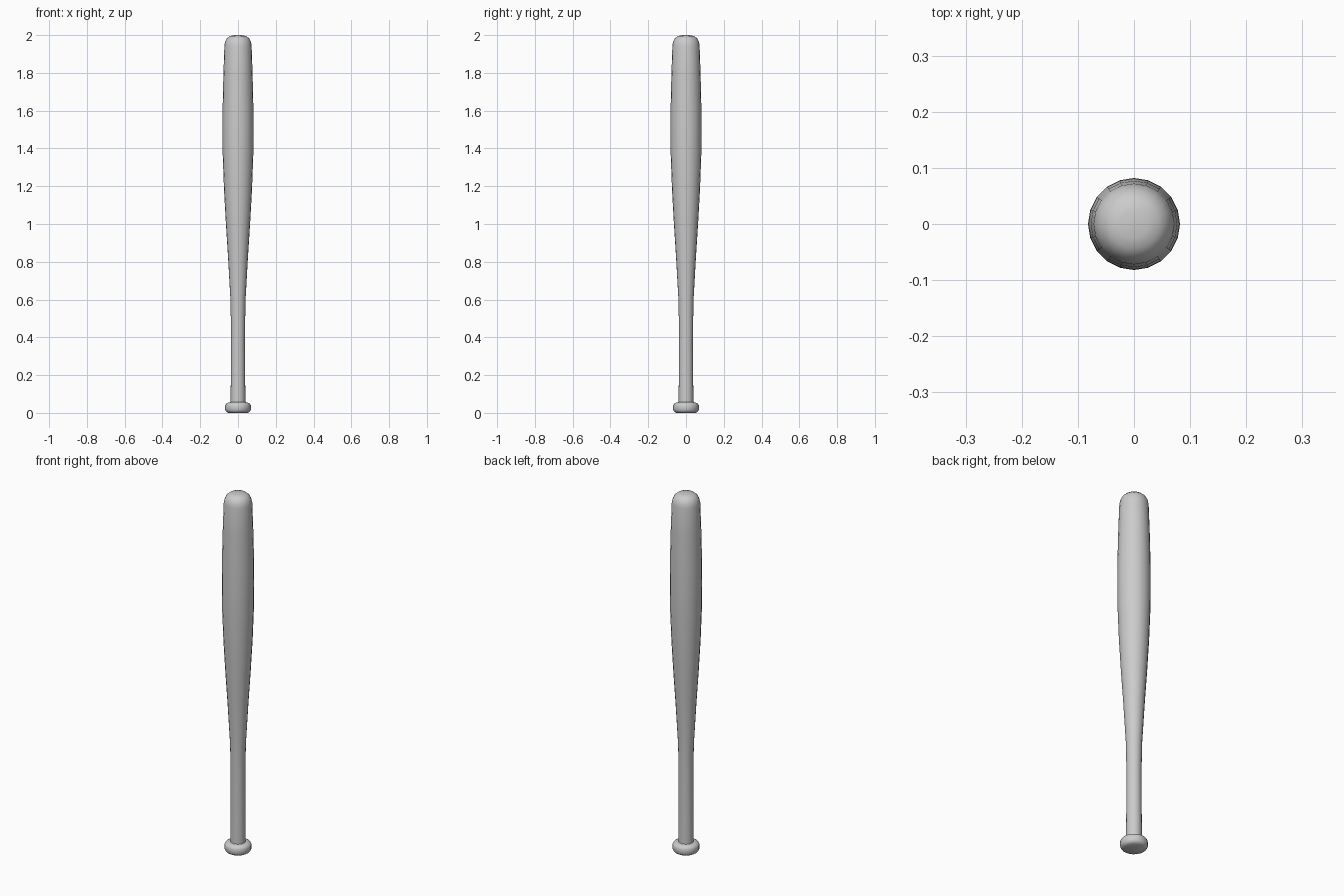
import bpy, bmesh, math

if "Cube" in bpy.data.objects:
    bpy.data.objects.remove(bpy.data.objects["Cube"])

SIDES = 20


def lathe(name, profile, angle):
    """Spin a (radius, height) profile around z; zero radius closes to a pole."""
    bm = bmesh.new()
    rings = []
    for r, z in profile:
        if r == 0:
            rings.append([bm.verts.new((0, 0, z))] * SIDES)
        else:
            rings.append([bm.verts.new((r * math.cos(2 * math.pi * i / SIDES),
                                        r * math.sin(2 * math.pi * i / SIDES), z))
                          for i in range(SIDES)])
    for low, high in zip(rings, rings[1:]):
        for i in range(SIDES):
            j = (i + 1) % SIDES
            bm.faces.new(list(dict.fromkeys((low[i], low[j], high[j], high[i]))))
    mesh = bpy.data.meshes.new(name)
    bm.to_mesh(mesh)
    bm.free()
    obj = bpy.data.objects.new(name, mesh)
    bpy.context.collection.objects.link(obj)
    bpy.ops.object.select_all(action='DESELECT')
    obj.select_set(True)
    bpy.context.view_layer.objects.active = obj
    bpy.ops.object.shade_smooth_by_angle(angle=math.radians(angle))
    return obj


# Whole bat: flat base, rounded knob, slim handle, swelling barrel, domed tip
knob = [(0, 0), (0.052, 0), (0.062, 0.006), (0.068, 0.016),
        (0.068, 0.040), (0.062, 0.050), (0.050, 0.055), (0.039, 0.057)]
handle = [(0.038, 0.2), (0.037, 0.44), (0.040, 0.6)]
barrel = [(0.053, 0.83), (0.064, 1.0), (0.074, 1.18), (0.081, 1.37),
          (0.082, 1.5), (0.081, 1.63), (0.077, 1.8), (0.072, 1.945)]
tip = [(0.068, 1.965), (0.059, 1.982), (0.045, 1.994), (0.025, 1.999), (0, 2.0)]
lathe("bat", knob + handle + barrel + tip, 40)
